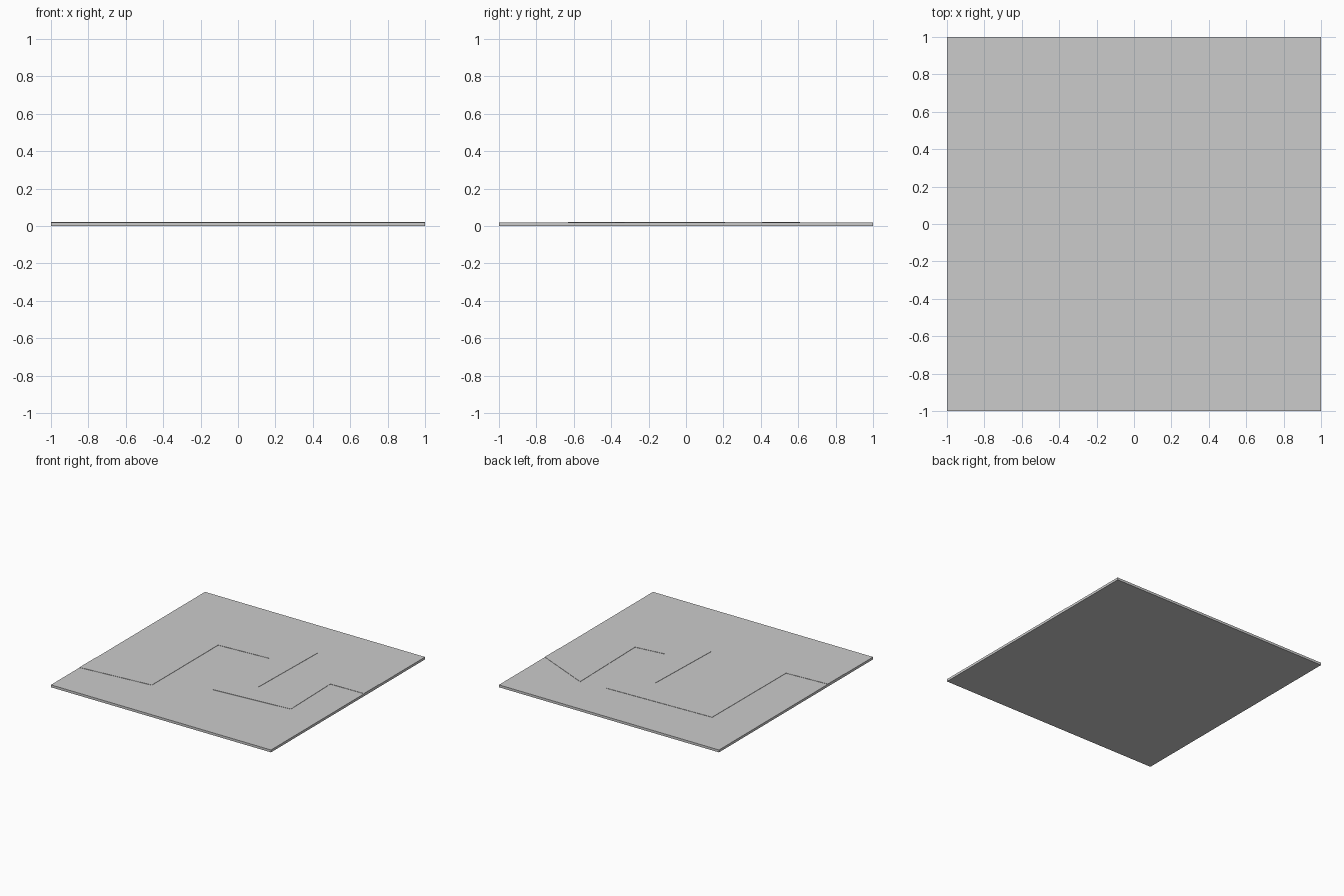
import bpy, bmesh

if "Cube" in bpy.data.objects:
    bpy.data.objects.remove(bpy.data.objects["Cube"])

SLAB_TOP = 0.02
PATH_TOP = 0.0225


def prism(name, outline, z0, z1):
    """Extrude a flat outline from z0 up to z1."""
    bm = bmesh.new()
    base = bm.faces.new([bm.verts.new((x, y, z0)) for x, y in outline])
    ext = bmesh.ops.extrude_face_region(bm, geom=[base], use_keep_orig=True)
    top = [v for v in ext["geom"] if isinstance(v, bmesh.types.BMVert)]
    bmesh.ops.translate(bm, verts=top, vec=(0, 0, z1 - z0))
    bmesh.ops.recalc_face_normals(bm, faces=bm.faces)
    mesh = bpy.data.meshes.new(name)
    bm.to_mesh(mesh)
    bm.free()
    obj = bpy.data.objects.new(name, mesh)
    bpy.context.collection.objects.link(obj)
    return obj


# Square ground slab
prism("ground_slab", [(-1, -1), (1, -1), (1, 1), (-1, 1)], 0, SLAB_TOP)

# Thin raised path winding from the left edge to the right edge
lower_side = [(-1, -0.63), (-0.38, -0.575), (-0.38, 0.285), (0.063, 0.312),
              (0.04, -0.38), (0.71, -0.328), (0.698, 0.202), (1, 0.208)]
upper_side = [(1, 0.405), (0.535, 0.61), (0.549, -0.123), (0.289, -0.153),
              (0.307, 0.592), (-0.63, 0.56), (-0.635, -0.392), (-1, -0.413)]
prism("winding_path", lower_side + upper_side, SLAB_TOP, PATH_TOP)
